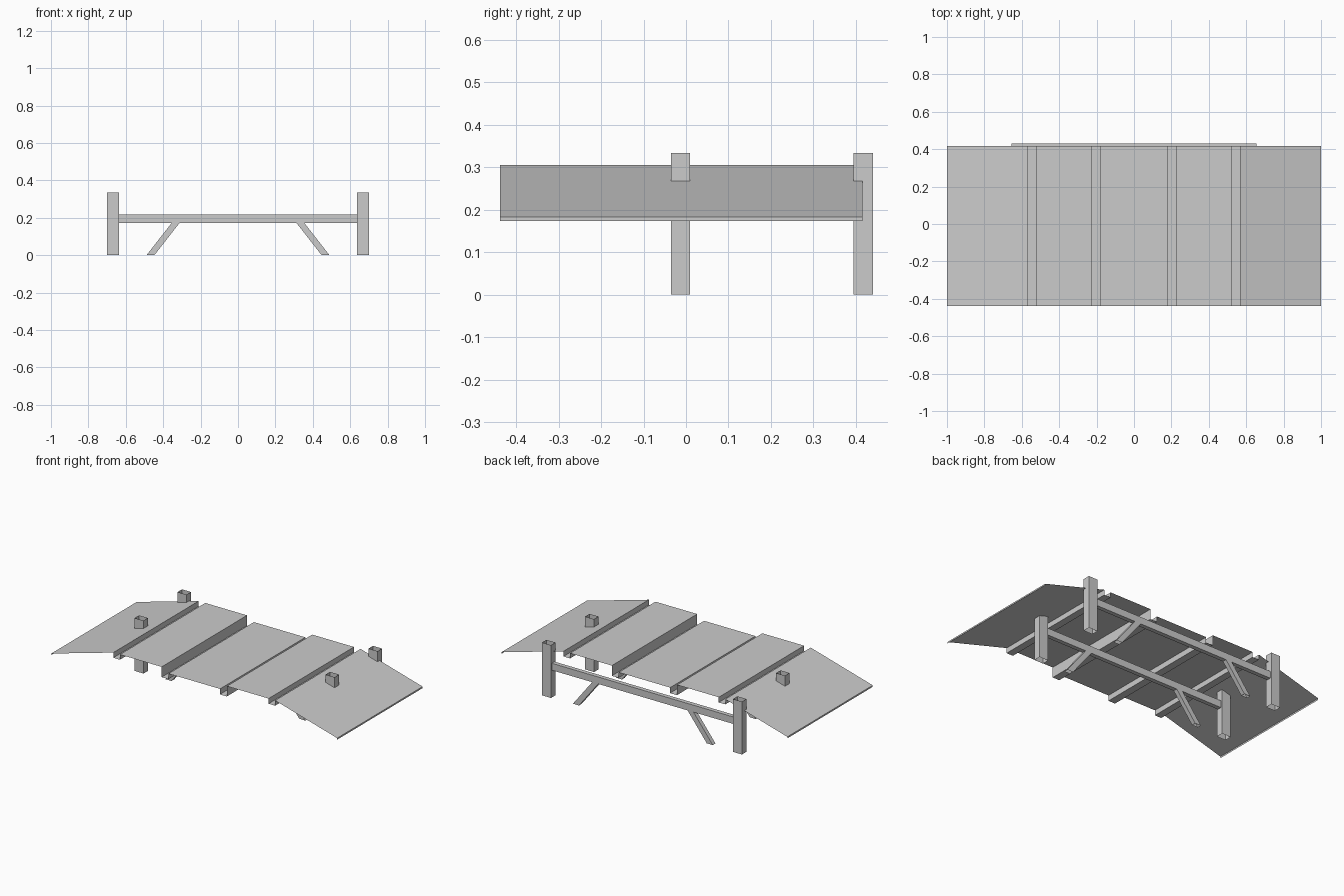
import bpy

if "Cube" in bpy.data.objects:
    bpy.data.objects.remove(bpy.data.objects["Cube"])

POST_Y = (-0.0125, 0.4175)      # the two support frames


def sheet(name, profile, a, b, axis, closed=False):
    """Sweep a profile between a and b along an axis, leaving the ends open."""
    def place(p, t):
        if axis == 'x':
            return (t, p[0], p[1])
        if axis == 'y':
            return (p[0], t, p[1])
        return (p[0], p[1], t)
    n = len(profile)
    verts = [place(p, a) for p in profile] + [place(p, b) for p in profile]
    faces = [(i, (i + 1) % n, (i + 1) % n + n, i + n)
             for i in range(n if closed else n - 1)]
    mesh = bpy.data.meshes.new(name)
    mesh.from_pydata(verts, [], faces)
    obj = bpy.data.objects.new(name, mesh)
    bpy.context.collection.objects.link(obj)
    return obj


def rect(c0, c1, w, h):
    return [(c0 - w / 2, c1 - h / 2), (c0 + w / 2, c1 - h / 2),
            (c0 + w / 2, c1 + h / 2), (c0 - w / 2, c1 + h / 2)]


# Folded deck: ramp, channels and lowered centre panel, one half mirrored
half = [(0.18, 0.275), (0.18, 0.24), (0.228, 0.24), (0.228, 0.305),
        (0.52, 0.305), (0.52, 0.272), (0.566, 0.272), (0.566, 0.305),
        (1.0, 0.183), (1.0, 0.173)]
deck = [(-x, z) for x, z in reversed(half)] + half
sheet("folded_deck", deck, -0.4375, 0.416, 'y')

for label, y in zip(("front", "back"), POST_Y):
    # Long horizontal beam
    sheet(label + "_beam", rect(y, 0.194, 0.027, 0.044), -0.655, 0.655, 'x', True)
    for side, s in (("left", -1), ("right", 1)):
        # Open square tube post
        sheet(f"{label}_{side}_post", rect(s * 0.668, y, 0.063, 0.045),
              0, 0.334, 'z', True)
        # Slanted brace: top and foot cut level, built as an upright then sheared
        brace = sheet(f"{label}_{side}_brace", rect(s * 0.468, y, 0.042, 0.027),
                      0, 0.174, 'z', True)
        for v in brace.data.vertices:
            if v.co.z > 0.1:
                v.co.x -= s * 0.136
